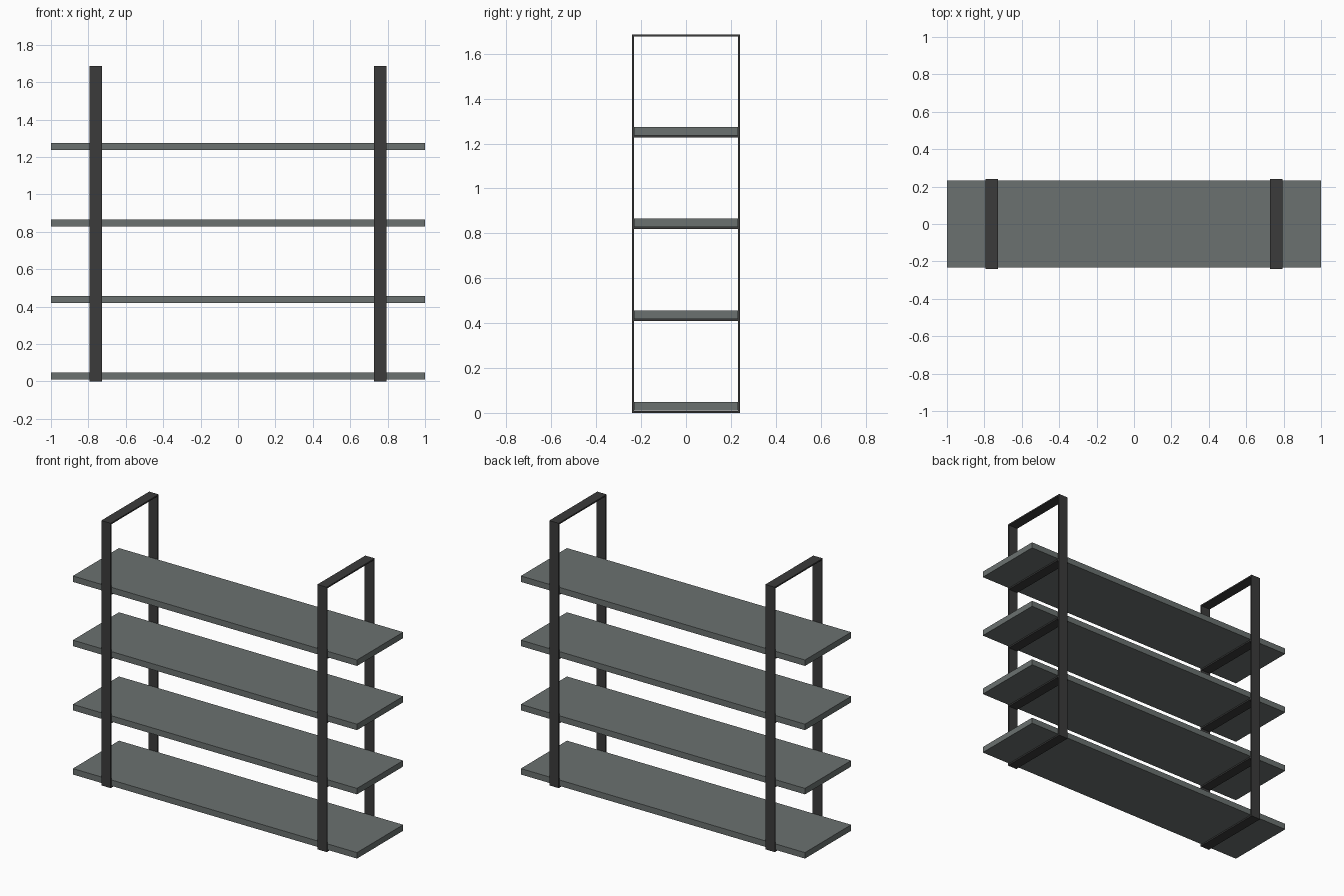
import bpy

if "Cube" in bpy.data.objects:
    bpy.data.objects.remove(bpy.data.objects["Cube"])


def material(name, rgb):
    m = bpy.data.materials.new(name)
    m.diffuse_color = (*rgb, 1)
    m.use_nodes = True
    m.node_tree.nodes["Principled BSDF"].inputs["Base Color"].default_value = m.diffuse_color
    return m


shelf_grey = material("grey_green_board", (0.145, 0.165, 0.16))
frame_dark = material("dark_metal", (0.044, 0.044, 0.044))


def box(name, x, y, z, mat):
    """Box from (min, max) ranges."""
    bpy.ops.mesh.primitive_cube_add(size=1, location=[sum(r) / 2 for r in (x, y, z)])
    o = bpy.context.object
    o.name = name
    o.scale = [r[1] - r[0] for r in (x, y, z)]
    bpy.ops.object.transform_apply(location=False, rotation=False, scale=True)
    o.data.materials.append(mat)


T = 0.009                 # metal strap thickness
Y = 0.241                 # outer half depth of the frames
TOP = 1.685               # frame height
SHELF_H = 0.038
shelf_bottoms = [0.0105 + i * 0.4085 for i in range(4)]

# shelves
for i, z in enumerate(shelf_bottoms):
    box(f"shelf_{i + 1}", (-1, 1), (-Y + T, Y - T), (z, z + SHELF_H), shelf_grey)

# flat-strap frames, one at each side
for side, s in (("left", -1), ("right", 1)):
    xr = (s * 0.7605 - 0.033, s * 0.7605 + 0.033)
    box(f"{side}_front_upright", xr, (-Y, -Y + T), (0, TOP), frame_dark)
    box(f"{side}_back_upright", xr, (Y - T, Y), (0, TOP), frame_dark)
    box(f"{side}_top_bar", xr, (-Y + T, Y - T), (TOP - T, TOP), frame_dark)
    # support bars under the shelves
    for i, z in enumerate(shelf_bottoms):
        z1 = z if i else T
        box(f"{side}_support_bar_{i + 1}", xr, (-Y + T, Y - T), (z1 - T, z1), frame_dark)
